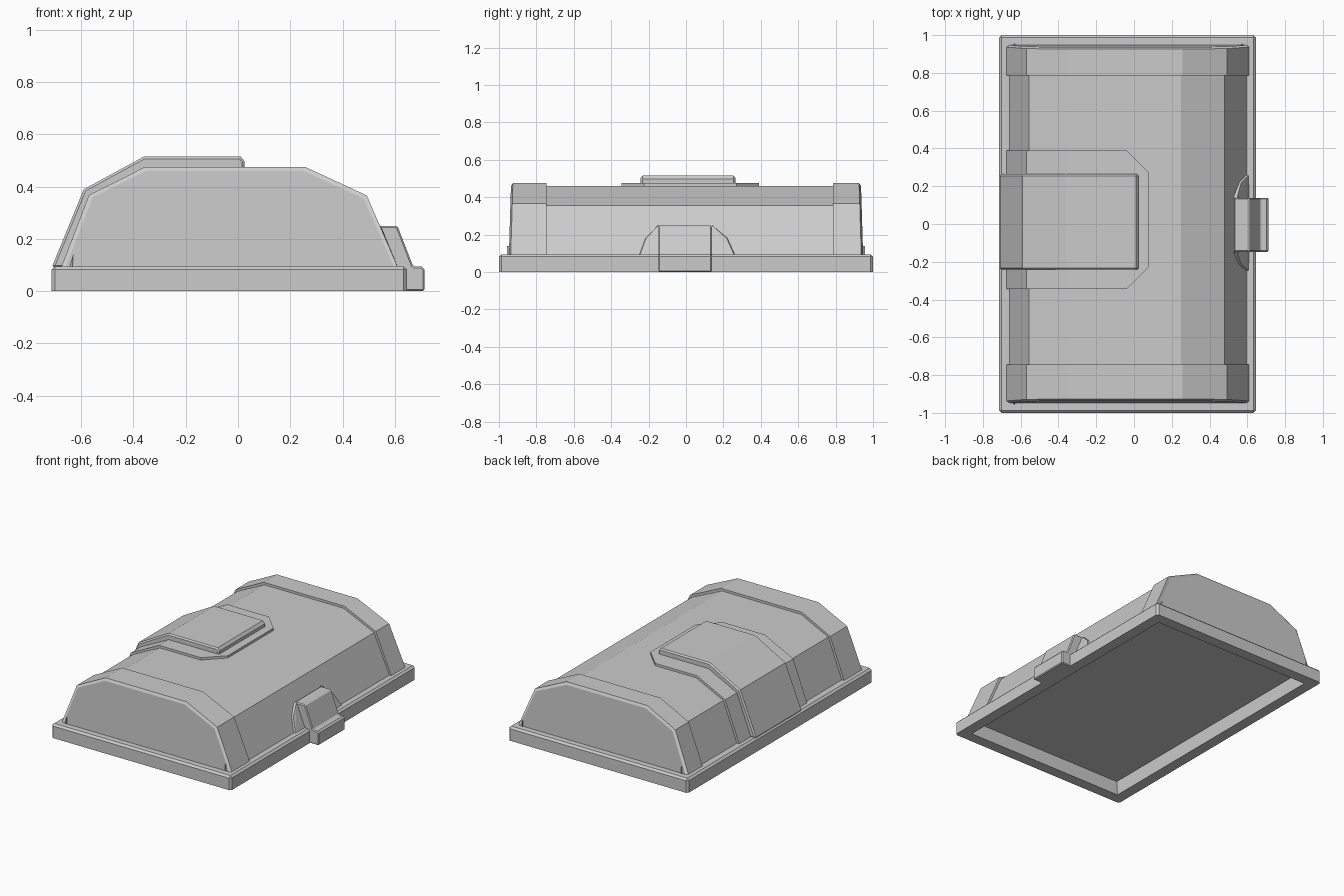
import bpy, bmesh
from mathutils import Vector

if "Cube" in bpy.data.objects:
    bpy.data.objects.remove(bpy.data.objects["Cube"])


def finish(name, bm, bevel=0.0):
    bmesh.ops.recalc_face_normals(bm, faces=bm.faces)
    me = bpy.data.meshes.new(name)
    bm.to_mesh(me)
    bm.free()
    ob = bpy.data.objects.new(name, me)
    bpy.context.collection.objects.link(ob)
    if bevel:
        m = ob.modifiers.new("bevel", 'BEVEL')
        m.width, m.segments = bevel, 1
        m.limit_method, m.angle_limit = 'ANGLE', 1.05
    return ob


def prism(profile, y0, y1, chamfer=0, chamfered=0):
    """Extrude an xz profile along y; outer ends lean in slightly with height.
    The first `chamfered` profile points are pulled back at the outer end."""
    bm = bmesh.new()
    n = len(profile)
    rings = [[bm.verts.new((x, y, z)) for x, z in profile] for y in (y0, y1)]
    for ring in rings:
        bm.faces.new(ring)
        for i, v in enumerate(ring):
            if abs(v.co.y) > 0.9:
                pull = 0.03 * max(0, v.co.z - 0.09) + (chamfer if i < chamfered else 0)
                v.co.y -= pull if v.co.y > 0 else -pull
    for i in range(n):
        j = (i + 1) % n
        bm.faces.new((rings[0][i], rings[0][j], rings[1][j], rings[1][i]))
    return bm


# Base rim with a shallow recess underneath
bm = bmesh.new()
bmesh.ops.create_cube(bm, size=1)
for v in bm.verts:
    v.co = Vector((-0.034 + v.co.x * 1.36, v.co.y * 2, 0.0475 + v.co.z * 0.095))
bmesh.ops.bevel(bm, geom=[e for e in bm.edges if max(v.co.z for v in e.verts) > 0.05],
                offset=0.013, segments=1, affect='EDGES')
bm.normal_update()
bottom = [f for f in bm.faces if f.normal.z < -0.9]
bmesh.ops.inset_region(bm, faces=bottom, thickness=0.075, use_even_offset=True)
ceiling = bmesh.ops.extrude_face_region(bm, geom=bottom)
bmesh.ops.delete(bm, geom=bottom, context='FACES_ONLY')
for v in ceiling['geom']:
    if isinstance(v, bmesh.types.BMVert):
        v.co = (max(-0.63, min(0.57, v.co.x)), v.co.y, 0.14)
finish("base_rim", bm)

# Main domed lid, open at the bottom
lid = [(-0.66, 0.09), (-0.555, 0.36), (-0.35, 0.46), (0.25, 0.46), (0.48, 0.355), (0.598, 0.09)]
bm = prism(lid, -0.947, 0.947)
low = [f for f in bm.faces if all(v.co.z < 0.1 for v in f.verts)]
bmesh.ops.delete(bm, geom=low, context='FACES_ONLY')
finish("lid", bm)

# Raised bands at both ends, with chamfered outer edge
band = [(-0.677, 0.09), (-0.57, 0.368), (-0.355, 0.476), (0.256, 0.476), (0.493, 0.366), (0.612, 0.09)]
for name, y0, y1 in (("front_band", -0.947, -0.745), ("back_band", 0.785, 0.947)):
    finish(name, prism(band + lid[::-1], y0, y1, 0.01, 6))

# Thin hinge plate with clipped corners
inner = lid[:3]
plate = [(0.08, 0.476), (-0.355, 0.476), (-0.57, 0.368), (-0.677, 0.09)] + inner + [(0.08, 0.46)]
bm = prism(plate, -0.345, 0.39)
for y, s in ((0.39, 1), (-0.345, -1)):
    bmesh.ops.bisect_plane(bm, geom=bm.verts[:] + bm.edges[:] + bm.faces[:],
                           plane_co=(-0.04, y, 0), plane_no=(1, s, 0), clear_outer=True)
    bmesh.ops.holes_fill(bm, edges=[e for e in bm.edges if e.is_boundary], sides=0)
finish("hinge_plate", bm)

# Thick hinge strap
strap = [(0.025, 0.497), (0.01, 0.515), (-0.36, 0.515), (-0.59, 0.39), (-0.713, 0.09)] + inner + [(0.025, 0.46)]
finish("hinge_strap", prism(strap, -0.242, 0.264), 0.009)

# Front clasp with its tab over the rim
clasp = [(0.713, 0), (0.713, 0.083), (0.702, 0.095), (0.67, 0.095), (0.61, 0.25), (0.53, 0.25),
         (0.597, 0.09), (0.6, 0.05), (0.64, 0.05), (0.64, 0)]
finish("clasp", prism(clasp, -0.147, 0.138), 0.006)

# Tapered wedges on both sides of the clasp
for name, y, s in (("clasp_wedge_back", 0.138, 1), ("clasp_wedge_front", -0.147, -0.83)):
    bm = bmesh.new()
    for x, dy, z in ((0.525, 0, 0.252), (0.545, 0, 0.252), (0.59, 0, 0.09), (0.612, 0, 0.09),
                     (0.555, 0.085, 0.18), (0.568, 0.08, 0.18), (0.597, 0.125, 0.09), (0.608, 0.12, 0.09)):
        bm.verts.new((x, y + s * dy, z))
    bmesh.ops.convex_hull(bm, input=bm.verts)
    finish(name, bm)
